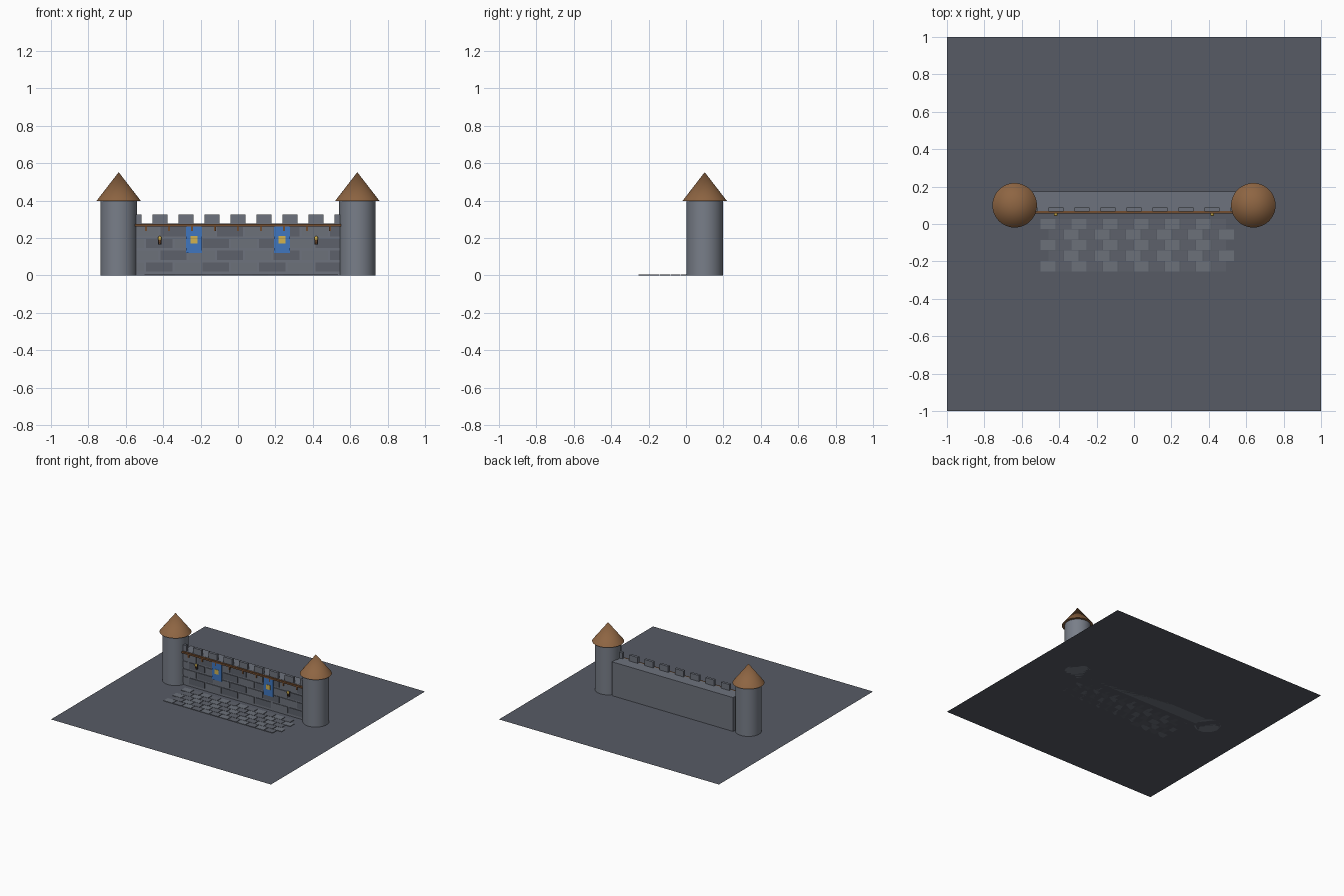
import bpy, math

if "Cube" in bpy.data.objects:
    bpy.data.objects.remove(bpy.data.objects["Cube"])

def mat(name, r, g, b):
    m = bpy.data.materials.new(name)
    m.diffuse_color = (r, g, b, 1)
    m.use_nodes = True
    m.node_tree.nodes["Principled BSDF"].inputs["Base Color"].default_value = m.diffuse_color
    return m

STONE = mat("stone", .155, .17, .205)
TOWER = mat("tower_stone", .19, .21, .25)
LIGHT = mat("light_stone", .15, .165, .195)
DARK = mat("dark_stone", .11, .12, .145)
GROUND = mat("ground_slate", .095, .105, .13)
WOOD = mat("wood", .17, .075, .03)
ROOF = mat("roof_brown", .27, .13, .055)
BLUE = mat("blue_cloth", .05, .18, .52)
GOLD = mat("gold", .65, .45, .08)
IRON = mat("iron", .03, .03, .035)

def add_box(name, x0, x1, y0, y1, z0, z1, m):
    bpy.ops.mesh.primitive_cube_add(size=1)
    o = bpy.context.object
    o.name = name
    for v in o.data.vertices:
        v.co.x = x0 if v.co.x < 0 else x1
        v.co.y = y0 if v.co.y < 0 else y1
        v.co.z = z0 if v.co.z < 0 else z1
    o.data.materials.append(m)
    return o

def add_round(name, r1, r2, x, y, z0, z1, m, sides=48):
    bpy.ops.mesh.primitive_cone_add(vertices=sides, radius1=r1, radius2=r2,
                                    depth=z1 - z0, location=(x, y, (z0 + z1) / 2))
    o = bpy.context.object
    o.name = name
    o.data.materials.append(m)
    bpy.ops.object.shade_smooth_by_angle(angle=math.radians(40))
    return o

def box_set(name, boxes, m):
    """Many boxes in one mesh; each box is (x0, x1, y0, y1, z0, z1)."""
    verts, faces = [], []
    for b in boxes:
        n = len(verts)
        verts += [(x, y, z) for x in b[0:2] for y in b[2:4] for z in b[4:6]]
        faces += [[n + i for i in f] for f in ((0, 1, 3, 2), (4, 6, 7, 5), (0, 4, 5, 1),
                                               (2, 3, 7, 6), (0, 2, 6, 4), (1, 5, 7, 3))]
    me = bpy.data.meshes.new(name)
    me.from_pydata(verts, [], faces)
    me.materials.append(m)
    o = bpy.data.objects.new(name, me)
    bpy.context.collection.objects.link(o)
    return o

# ground sheet
bpy.ops.mesh.primitive_plane_add(size=2)
bpy.context.object.name = "ground_sheet"
bpy.context.object.data.materials.append(GROUND)

# main wall and battlements
FRONT = 0.07
add_box("wall", -.55, .55, FRONT, .174, 0, .278, STONE)
box_set("battlements", [(i * .139 - .039, i * .139 + .039, .067, .088, .278, .327)
                        for i in range(-4, 5)], STONE)

# facing stones in running bond, alternating shades
for shade, m in ((0, DARK), (1, LIGHT)):
    bricks = []
    for row in range(4):
        z = .045 + row * .063
        for i in range(9):
            if (i + row) % 2 == shade:
                continue
            x = -.572 + i * .151 - (row % 2) * .075
            x0, x1 = max(x - .07, -.55), min(x + .07, .55)
            if x1 - x0 > .02:
                bricks.append((x0, x1, FRONT - .005, FRONT + .002, z - .025, z + .025))
    box_set("wall_stones_" + ("dark", "light")[shade], bricks, m)

# paving in running bond
for shade, m in ((0, LIGHT), (1, DARK)):
    tiles = []
    for row in range(5):
        y = -row * .0565
        for i in range(12):
            if (i + row % 2) % 2 == (shade if row % 2 == 0 else 1 - shade) ^ (row % 2):
                x = -.46 + i * .083 + (row % 2) * .0415
                tiles.append((x - .039, x + .039, y - .027, y + .027, 0, .004))
    box_set("paving_" + ("light", "dark")[shade], tiles, m)

# wooden rail with pegs
add_box("rail", -.55, .55, .055, .077, .262, .276, WOOD)
box_set("rail_pegs", [(i * .123 - .005, i * .123 + .005, .057, FRONT, .238, .263)
                      for i in range(-4, 5)], WOOD)

for side, s in (("left", -1), ("right", 1)):
    # tower with conical roof
    add_round(side + "_tower", .098, .098, s * .638, .1, 0, .4, TOWER)
    add_round(side + "_roof", .119, 0, s * .638, .1, .398, .552, ROOF)
    # banner with gold emblem
    x = s * .235
    add_box(side + "_banner", x - .043, x + .043, .058, .064, .12, .262, BLUE)
    add_box(side + "_banner_emblem", x - .019, x + .019, .055, .059, .172, .21, GOLD)
    # torch
    x = s * .418
    add_box(side + "_torch_bracket", x - .009, x + .009, .055, FRONT, .165, .2, IRON)
    add_round(side + "_torch_handle", .005, .008, x, .052, .168, .192, WOOD, 12)
    bpy.ops.mesh.primitive_uv_sphere_add(segments=12, ring_count=8, radius=.01,
                                         location=(x, .052, .198))
    f = bpy.context.object
    f.name = side + "_torch_flame"
    f.scale.z = 1.3
    f.data.materials.append(GOLD)
    bpy.ops.object.shade_smooth()
